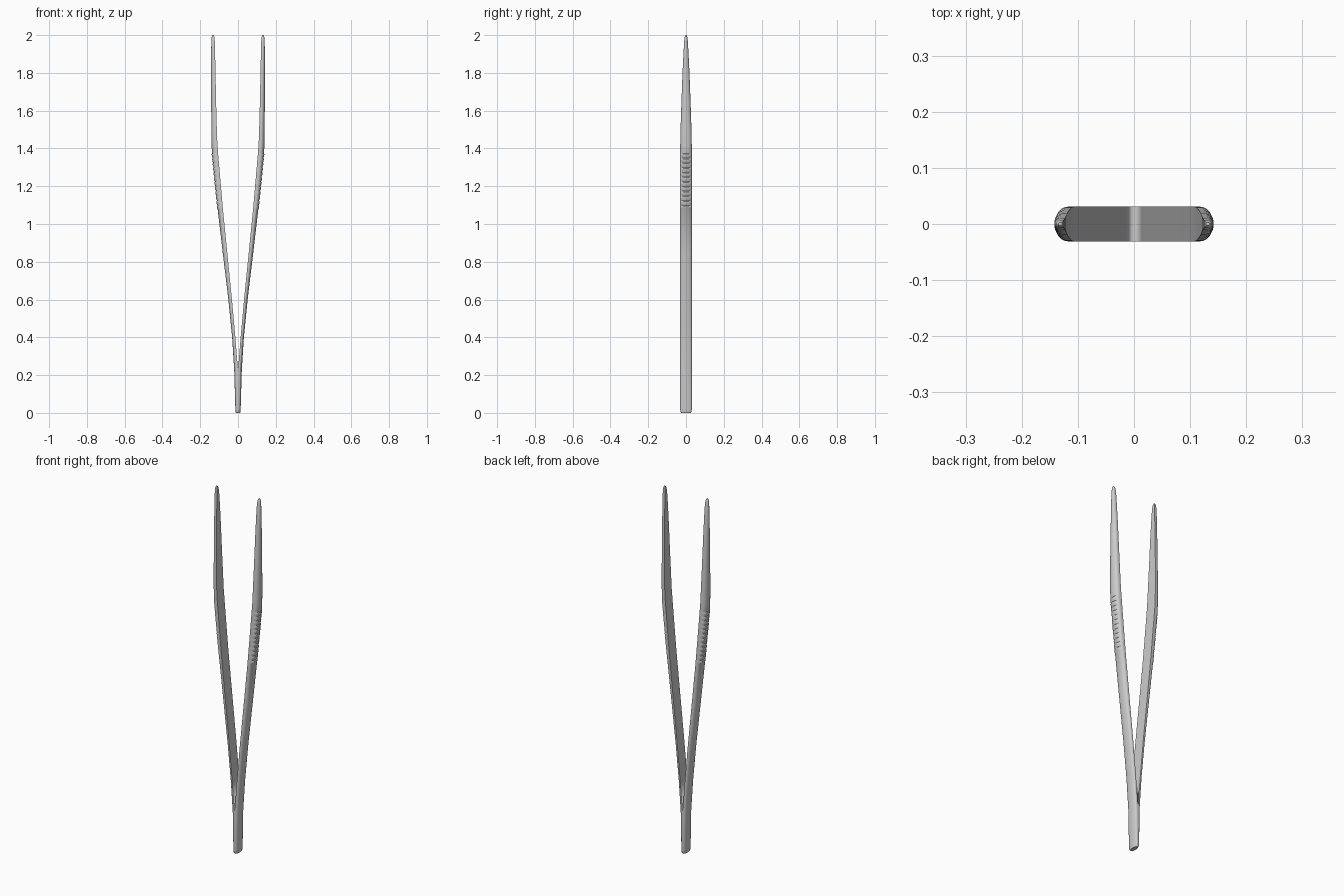
import bpy, bmesh, math

if "Cube" in bpy.data.objects:
    bpy.data.objects.remove(bpy.data.objects["Cube"])

# Right arm stations: z, inner x, outer x, half width in y
KEYS = [
    (0.000, 0.000, 0.011, 0.025), (0.006, 0.000, 0.013, 0.029),
    (0.020, 0.000, 0.014, 0.031), (0.225, 0.000, 0.020, 0.031),
    (0.400, 0.014, 0.031, 0.031), (0.600, 0.032, 0.051, 0.031),
    (0.850, 0.057, 0.081, 0.031), (1.080, 0.080, 0.108, 0.031),
    (1.380, 0.106, 0.138, 0.031), (1.420, 0.109, 0.140, 0.0305),
    (1.500, 0.112, 0.141, 0.029), (1.650, 0.116, 0.142, 0.024),
    (1.800, 0.119, 0.142, 0.0185), (1.920, 0.1215, 0.142, 0.0125),
    (1.970, 0.123, 0.141, 0.0095), (1.990, 0.125, 0.139, 0.007),
    (2.000, 0.128, 0.135, 0.003),
]
SEGS = 14
RIDGES = 12


def lerp(a, b, t):
    return tuple(p + (q - p) * t for p, q in zip(a, b))


def stations():
    """Key stations, with fine grip ridges on the outside below the bend."""
    out = []
    for i, key in enumerate(KEYS):
        out.append(key)
        if key[0] == 1.08:
            for r in range(RIDGES):
                for t, dx in ((0.15, 0.0025), (0.6, 0.0025), (0.75, -0.001)):
                    z, a, b, w = lerp(key, KEYS[i + 1], (r + t) / RIDGES)
                    out.append((z, a, b + dx, w))
    return out


def section(bm, z, inner, outer, w):
    """Flat inner face, short sides, rounded outer face."""
    edge = inner + 0.35 * (outer - inner)
    pts = [(inner, w), (inner, -w)]
    for k in range(SEGS + 1):
        a = -math.pi / 2 + math.pi * k / SEGS
        pts.append((edge + (outer - edge) * math.cos(a), w * math.sin(a)))
    return [bm.verts.new((x, y, z)) for x, y in pts]


# Arm lofted through the stations, left open where the two halves join
bm = bmesh.new()
rings = [section(bm, *s) for s in stations()]
for lo, hi in zip(rings, rings[1:]):
    for k in range(len(lo)):
        n = (k + 1) % len(lo)
        quad = (lo[k], lo[n], hi[n], hi[k])
        if any(v.co.x > 1e-6 for v in quad):
            bm.faces.new(quad)
bm.faces.new(rings[0])
bm.faces.new(rings[-1])
bmesh.ops.recalc_face_normals(bm, faces=bm.faces)
# Open shells can recalc inside out: the base must face down
base = min(bm.faces, key=lambda f: f.calc_center_median().z)
if base.normal.z > 0:
    bmesh.ops.reverse_faces(bm, faces=bm.faces)
mesh = bpy.data.meshes.new("tweezer_arms")
bm.to_mesh(mesh)
bm.free()
arms = bpy.data.objects.new("tweezer_arms", mesh)
bpy.context.collection.objects.link(arms)

# Second arm by mirroring
mirror = arms.modifiers.new("mirror", "MIRROR")
mirror.use_axis[0] = True
mirror.merge_threshold = 0.0001

bpy.context.view_layer.objects.active = arms
arms.select_set(True)
bpy.ops.object.shade_smooth_by_angle(angle=math.radians(35))
